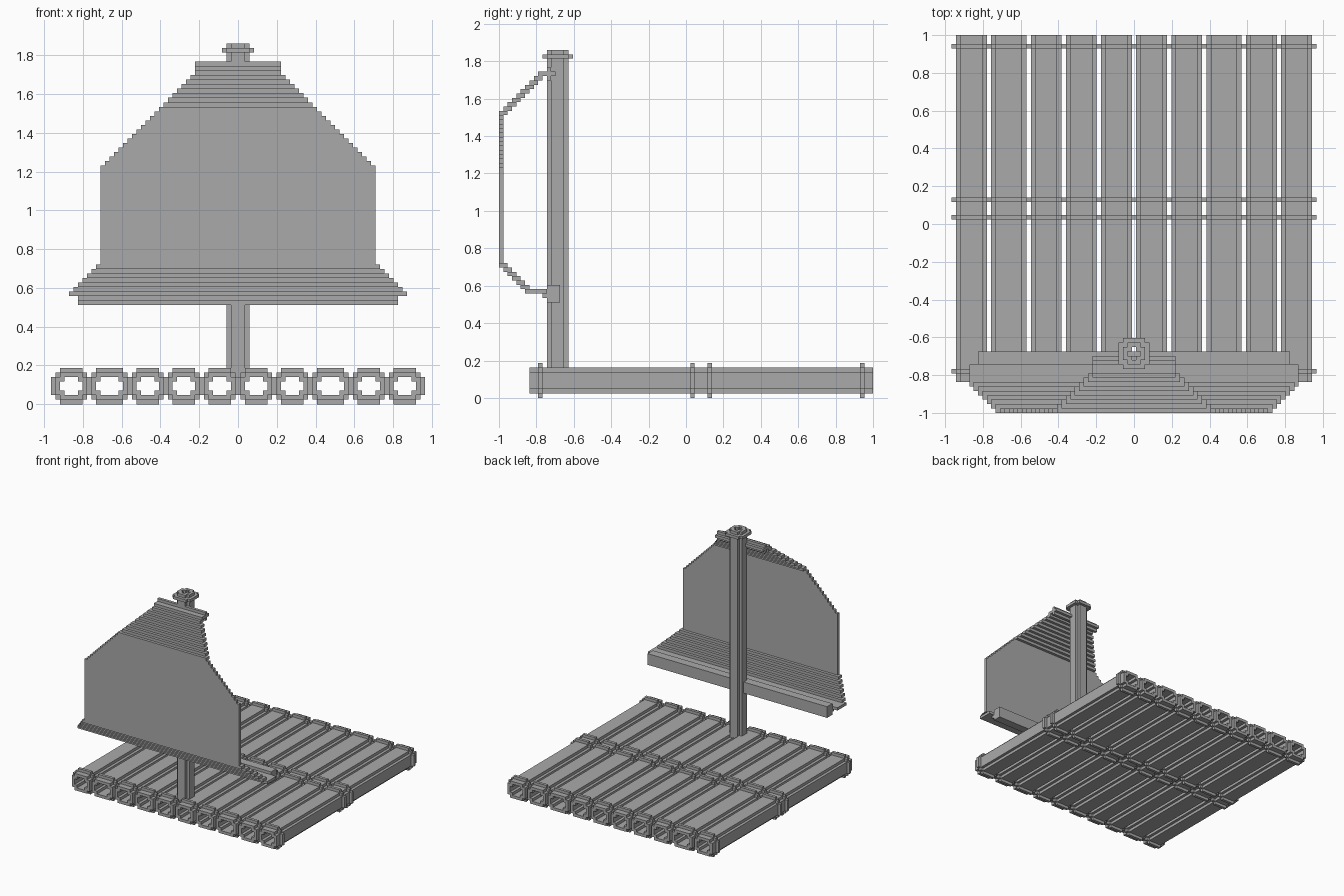
import bpy, bmesh
from mathutils import Matrix, Vector

cube = bpy.data.objects.get("Cube")
if cube:
    bpy.data.objects.remove(cube, do_unlink=True)

U = 2 / 86  # one block of the stepped style

grey = bpy.data.materials.new("plain grey")
grey.use_nodes = True
colour = (0.4, 0.4, 0.4, 1)
grey.diffuse_color = colour
grey.node_tree.nodes["Principled BSDF"].inputs["Base Color"].default_value = colour


def finish(name, bm):
    bmesh.ops.recalc_face_normals(bm, faces=bm.faces)
    bmesh.ops.scale(bm, vec=(U, U, U), verts=bm.verts)
    mesh = bpy.data.meshes.new(name)
    bm.to_mesh(mesh)
    bm.free()
    mesh.materials.append(grey)
    obj = bpy.data.objects.new(name, mesh)
    bpy.context.collection.objects.link(obj)
    return obj


def boxes(name, spans):
    """One object from boxes given as (x0, x1, y0, y1, z0, z1) in blocks."""
    bm = bmesh.new()
    for x0, x1, y0, y1, z0, z1 in spans:
        centre = Vector((x0 + x1, y0 + y1, z0 + z1)) / 2
        size = Matrix.Diagonal((x1 - x0, y1 - y0, z1 - z0, 1))
        bmesh.ops.create_cube(bm, size=1, matrix=Matrix.Translation(centre) @ size)
    return finish(name, bm)


def cross(w, h):
    """Outline of a rectangle with one block notched out of each corner."""
    a, b = w / 2, h / 2
    quarter = [(a, b - 1), (a - 1, b - 1), (a - 1, b)]
    mirrored = [(-x, y) for x, y in reversed(quarter)]
    top = quarter + mirrored
    return top + [(-x, -y) for x, y in top]


def tube(name, outer, inner, start, end, place):
    """Open tube between two matching outlines; place maps (a, b, length) to x, y, z."""
    bm = bmesh.new()
    loops = [[bm.verts.new(place(a, b, t)) for a, b in outline]
             for outline, t in ((outer, start), (outer, end), (inner, end), (inner, start))]
    n = len(outer)
    for k in range(4):
        p, q = loops[k], loops[(k + 1) % 4]
        for i in range(n):
            j = (i + 1) % n
            bm.faces.new((p[i], p[j], q[j], q[i]))
    return finish(name, bm)


# Raft logs: hollow, one block apart, two of them slightly wider
widths = [7, 8, 7, 7, 7, 7, 7, 8, 7, 7]
logs = []
x = -40.5
for w in widths:
    logs.append((x + w / 2, w))
    x += w + 1
for i, (cx, w) in enumerate(logs):
    tube(f"log_{i + 1}", cross(w, 6), cross(w - 2, 4), -36, 43,
         lambda a, b, t, c=cx: (c + a, t, 4 + b))

# Rope lashings wrapped round every log
for i, y in enumerate((-34, 1, 5, 40)):
    parts = set()
    for cx, w in logs:
        h = w / 2
        for z in (0, 7):
            parts.add((cx - h + 1, cx + h - 1, y, y + 1, z, z + 1))
        for x0, corner in ((cx - h - 1, cx - h), (cx + h, cx + h - 1)):
            parts.add((x0, x0 + 1, y, y + 1, 2, 6))
            for z in (1, 6):
                parts.add((corner, corner + 1, y, y + 1, z, z + 1))
    boxes(f"rope_lashing_{i + 1}", sorted(parts))

# Mast and the collar near its top
MAST_Y = -29.5
upright = lambda a, b, t: (a, MAST_Y + b, t)
tube("mast", cross(5, 5), cross(3, 3), 6, 80, upright)
tube("mast_collar", cross(7, 7), cross(5, 5), 78, 79, upright)

# Spars carrying the sail
boxes("lower_spar", [(-35.5, 35.5, -32, -29, 22, 26),
                     (-35.5, 35.5, -33, -32, 23, 25)])
boxes("upper_spar", [(-9.5, 9.5, -33, -30, 74, 75),
                     (-9.5, 9.5, -32, -31, 73, 76)])


# Billowing sail, built in stepped rows
def half_width(z):
    if z < 31:
        return 37.5 - (z - 24)
    return max(9.5, min(30.5, 82.5 - z))


rows = [(-37, -32, 24, 25)]                                              # foot
rows += [(-43 + k, -41 + k, 30 - k, 31 - k) for k in range(6)]           # lower curve
rows += [(-43, -42, 31, 53)]                                             # flat panel
rows += [(-43, -42, z, z + 1) for z in range(53, 65)]                    # tapered panel
rows += [(-43 + k, -41 + k, 65 + k, 66 + k) for k in range(10)]          # upper curve
boxes("sail", [(-half_width(z0), half_width(z0), y0, y1, z0, z1)
               for y0, y1, z0, z1 in rows])
